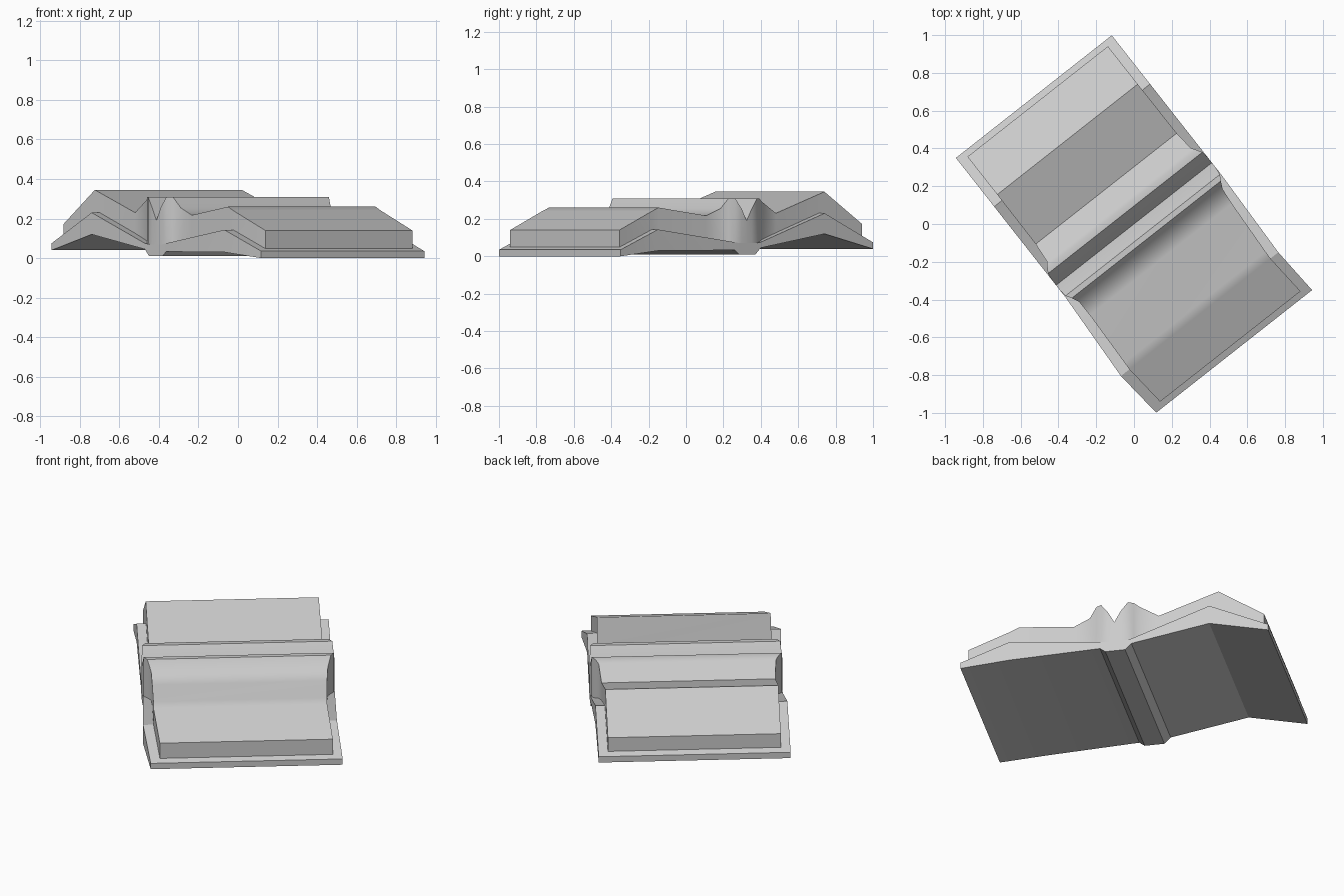
import bpy, bmesh

# Unit directions in plan: U runs across the open book, V along its spine
U = (-0.618, 0.786)
V = (0.786, 0.618)


def loft(name, sections, smooth_angle):
    """Solid through box sections (u, z_low, z_high, half_length, v_shift)."""
    bm = bmesh.new()
    rings = []
    for u, lo, hi, half, shift in sections:
        ring = []
        for v, z in ((-half, lo), (half, lo), (half, hi), (-half, hi)):
            v += shift
            ring.append(bm.verts.new((U[0] * u + V[0] * v, U[1] * u + V[1] * v, z)))
        rings.append(ring)
    for a, b in zip(rings, rings[1:]):
        for i in range(4):
            j = (i + 1) % 4
            bm.faces.new((a[i], a[j], b[j], b[i]))
    bm.faces.new(rings[0])
    bm.faces.new(rings[-1])
    bmesh.ops.recalc_face_normals(bm, faces=bm.faces)
    mesh = bpy.data.meshes.new(name)
    bm.to_mesh(mesh)
    bm.free()
    obj = bpy.data.objects.new(name, mesh)
    bpy.context.collection.objects.link(obj)
    bpy.ops.object.select_all(action='DESELECT')
    obj.select_set(True)
    bpy.context.view_layer.objects.active = obj
    bpy.ops.object.shade_smooth_by_angle(angle=smooth_angle)
    return obj


# Bent cover boards joined by the spine strip
loft("cover", [
    (0.858, 0.04, 0.075, 0.525, 0),
    (0.53, 0.12, 0.23, 0.525, 0),
    (0.095, 0.045, 0.075, 0.525, 0),
    (0.06, 0.01, 0.07, 0.525, 0),
    (-0.05, 0.01, 0.07, 0.525, 0),
    (-0.08, 0.033, 0.075, 0.525, 0),
    (-0.59, 0.03, 0.143, 0.53, -0.022),
    (-0.858, 0.0, 0.035, 0.525, 0),
], 0.35)

# Page block: folded leaves each side, two ridges and a valley at the binding
loft("pages", [
    (0.825, 0.09, 0.173, 0.473, 0),
    (0.57, 0.21, 0.345, 0.473, 0),
    (0.238, 0.12, 0.23, 0.475, 0),
    (0.13, 0.08, 0.295, 0.485, 0),
    (0.105, 0.075, 0.31, 0.502, 0),
    (0.075, 0.07, 0.31, 0.52, 0),
    (0.035, 0.07, 0.255, 0.525, 0),
    (0.0, 0.07, 0.19, 0.525, 0),
    (-0.035, 0.07, 0.255, 0.525, 0),
    (-0.075, 0.07, 0.31, 0.52, 0),
    (-0.105, 0.075, 0.31, 0.502, 0),
    (-0.145, 0.08, 0.255, 0.483, 0),
    (-0.235, 0.094, 0.217, 0.478, -0.004),
    (-0.545, 0.135, 0.26, 0.475, -0.018),
    (-0.59, 0.143, 0.2405, 0.475, -0.02),
    (-0.825, 0.048, 0.14, 0.473, 0),
], 0.6)
